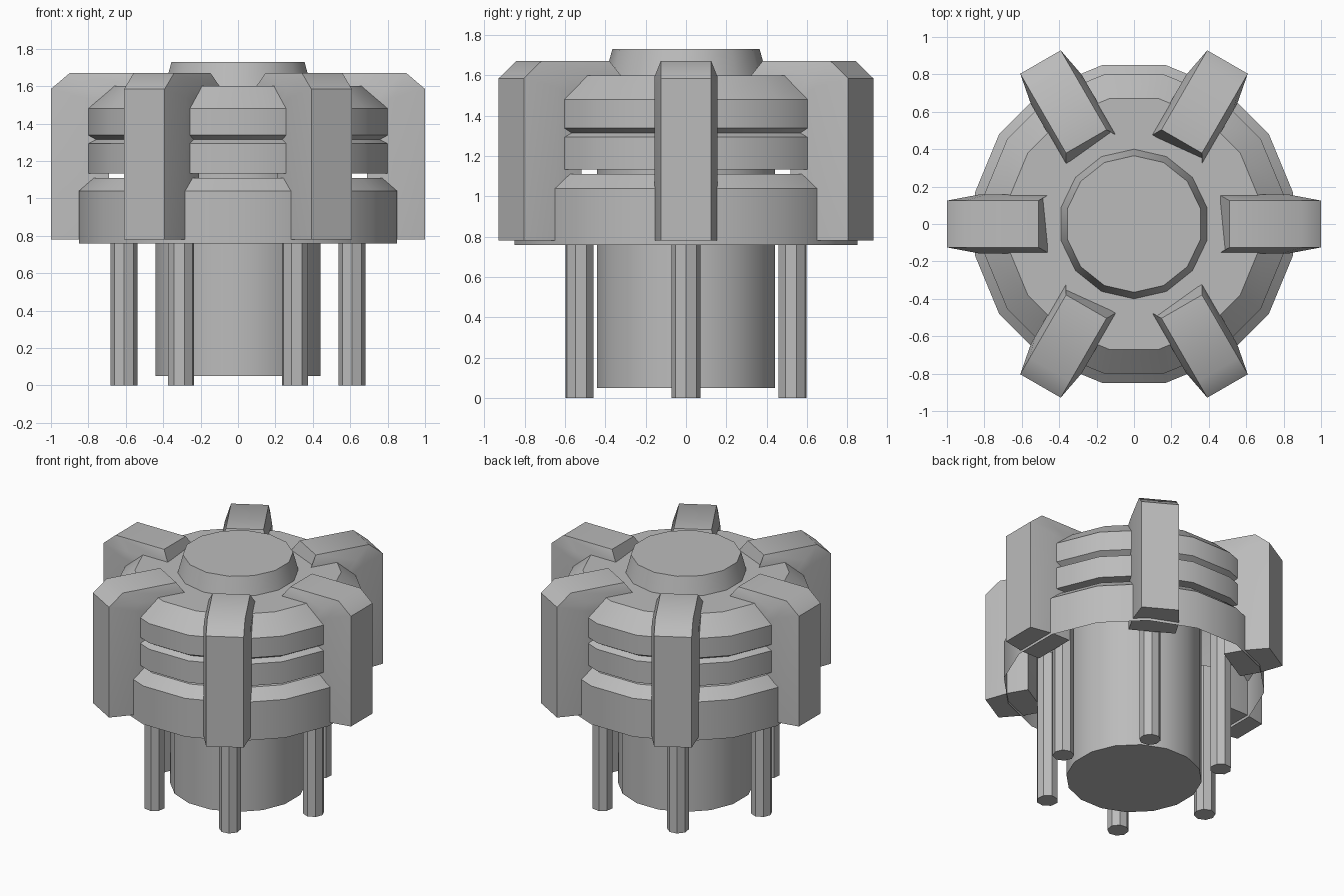
import bpy, bmesh, math
from math import cos, sin, pi, radians

cube = bpy.data.objects.get("Cube")
if cube:
    bpy.data.objects.remove(cube, do_unlink=True)

grey = bpy.data.materials.new("plain_grey")
grey.use_nodes = True
grey.diffuse_color = (0.5, 0.5, 0.5, 1)
grey.node_tree.nodes["Principled BSDF"].inputs["Base Color"].default_value = (0.5, 0.5, 0.5, 1)
grey.use_backface_culling = True


def finish(name, bm, angle=30):
    mesh = bpy.data.meshes.new(name)
    bm.to_mesh(mesh)
    bm.free()
    mesh.materials.append(grey)
    obj = bpy.data.objects.new(name, mesh)
    bpy.context.collection.objects.link(obj)
    bpy.ops.object.select_all(action='DESELECT')
    obj.select_set(True)
    bpy.context.view_layer.objects.active = obj
    bpy.ops.object.shade_smooth_by_angle(angle=radians(angle))
    return obj


def lathe(name, profile, sides, start=0.0, bottom=False, top=False, centre=(0, 0)):
    """Spin a (radius, z) profile, listed upwards along its outside."""
    bm = bmesh.new()
    rings = []
    for r, z in profile:
        angles = [start + 2 * pi * k / sides for k in range(sides)]
        rings.append([bm.verts.new((centre[0] + r * cos(a), centre[1] + r * sin(a), z))
                      for a in angles])
    for low, high in zip(rings, rings[1:]):
        for k in range(sides):
            n = (k + 1) % sides
            bm.faces.new((low[k], low[n], high[n], high[k]))
    if bottom:
        bm.faces.new(rings[0][::-1])
    if top:
        bm.faces.new(rings[-1])
    return finish(name, bm)


def collar(name, profile, **caps):
    """Sixteen-sided ring, sized across its flats."""
    half = pi / 16
    return lathe(name, [(r / cos(half), z) for r, z in profile], 16, half, **caps)


# Stacked collars: open skirt below, grooved head above
collar("lower_collar", [(0.85, 0.76), (0.85, 1.04), (0.77, 1.11), (0.69, 1.11)])
collar("upper_collar", [(0.69, 1.134), (0.8, 1.134), (0.8, 1.293), (0.76, 1.314),
                        (0.8, 1.338), (0.8, 1.48), (0.67, 1.6)], top=True)

# Top cap and central barrel
lathe("top_cap", [(0.4, 1.6), (0.365, 1.73)], 14, pi / 2, top=True)
lathe("barrel", [(0.45, 0.05), (0.45, 1.55)], 16, pi / 16, bottom=True)

# Hooked clamp: each station is outer edge, shoulder and inner edge as (radius, z)
STATIONS = [
    ((1.0, 0.78), (0.83, 0.78), (0.69, 0.78)),
    ((1.0, 1.585), (0.83, 1.54), (0.69, 1.45)),
    ((0.9, 1.67), (0.79, 1.59), (0.66, 1.5)),
    ((0.51, 1.67), (0.455, 1.59), (0.455, 1.5)),
]
HALF_WIDTHS = (0.125, 0.157, 0.157)


def clamp(name, angle):
    bm = bmesh.new()
    loops = []
    for station in STATIONS:
        right = [(r, w, z) for (r, z), w in zip(station, HALF_WIDTHS)]
        left = [(r, -w, z) for r, w, z in reversed(right)]
        loops.append([bm.verts.new(p) for p in right + left])
    for a, b in zip(loops, loops[1:]):
        for k in range(len(a)):
            n = (k + 1) % len(a)
            bm.faces.new((a[k], a[n], b[n], b[k]))
    bm.faces.new(loops[0][::-1])
    bm.faces.new(loops[-1])
    bmesh.ops.recalc_face_normals(bm, faces=bm.faces)
    obj = finish(name, bm, 45)
    obj.rotation_euler.z = angle


# Six clamps, each with a pin beneath it
for i in range(6):
    a = i * pi / 3
    clamp(f"clamp_{i + 1}", a)
    lathe(f"pin_{i + 1}", [(0.072, 0), (0.072, 1.1)], 8, a,
          bottom=True, top=True, centre=(0.61 * cos(a), 0.61 * sin(a)))
